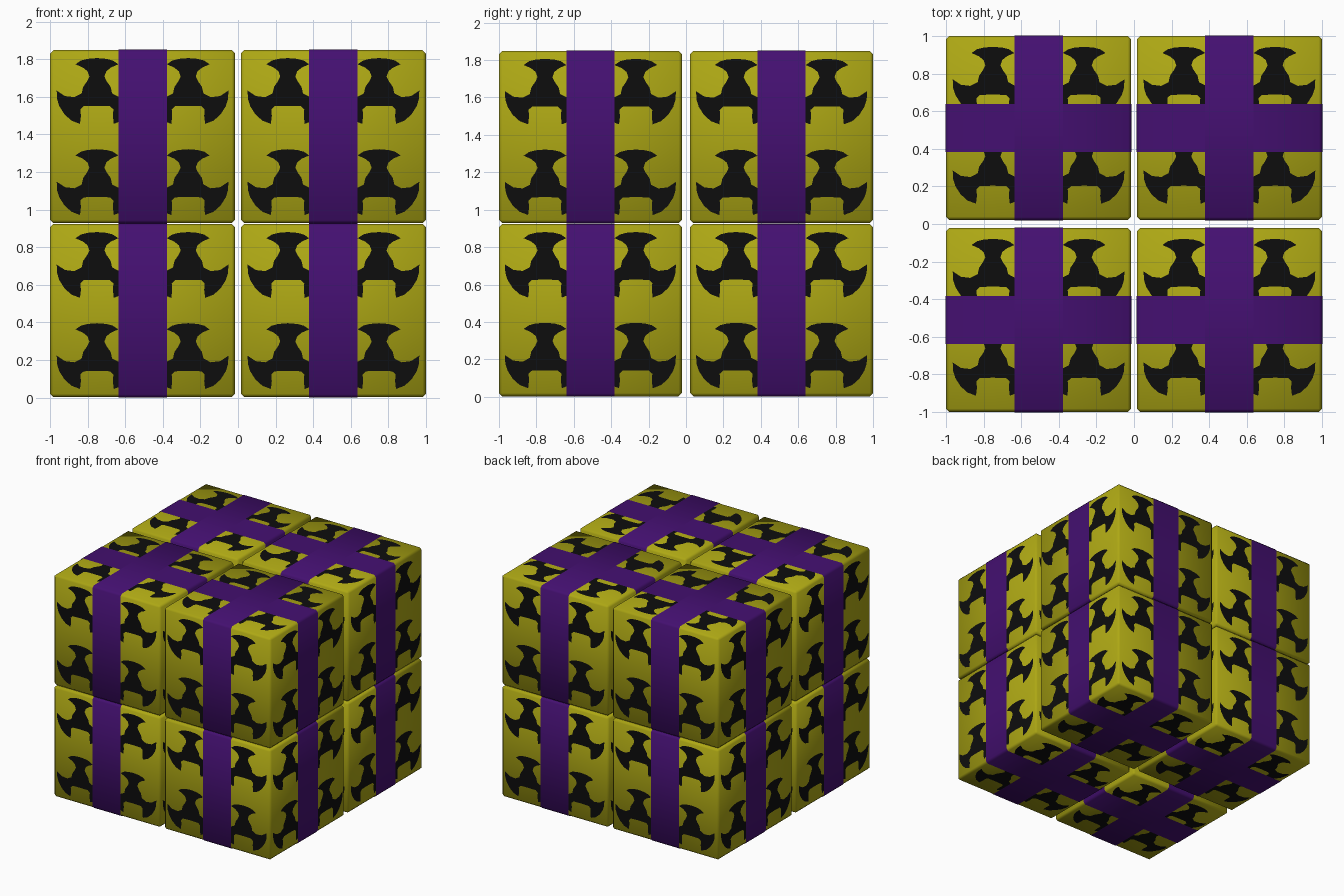
import bpy, bmesh
from mathutils import Vector

if "Cube" in bpy.data.objects:
    bpy.data.objects.remove(bpy.data.objects["Cube"])

HX, HY, HZ = 0.492, 0.489, 0.46      # crate half sizes
CH = 0.017                           # chamfer
BAND = 0.129                         # half width of a band


def material(name, rgb):
    m = bpy.data.materials.new(name)
    m.diffuse_color = (*rgb, 1)
    m.use_nodes = True
    m.node_tree.nodes["Principled BSDF"].inputs["Base Color"].default_value = m.diffuse_color
    return m


YELLOW = material("yellow", (0.42, 0.39, 0.007))
PURPLE = material("purple", (0.058, 0.005, 0.165))
BLACK = material("black", (0.004, 0.004, 0.004))


def finish(bm, name, mat, smooth):
    me = bpy.data.meshes.new(name)
    for f in bm.faces:
        f.smooth = smooth
    bm.to_mesh(me)
    bm.free()
    me.materials.append(mat)
    return me


# crate body: chamfered box with soft shading
def crate_mesh():
    bm = bmesh.new()
    bmesh.ops.create_cube(bm, size=2)
    bmesh.ops.scale(bm, vec=(HX, HY, HZ), verts=bm.verts)
    bmesh.ops.bevel(bm, geom=bm.edges[:], offset=CH, segments=1, affect='EDGES')
    bmesh.ops.recalc_face_normals(bm, faces=bm.faces)
    return finish(bm, "crate", YELLOW, True)


# band: chamfered ring wrapped round the crate, along x or y
def band_mesh(name, along_y, off):
    bm = bmesh.new()
    a, b = (HY if along_y else HX) + off, HZ + off
    ring = [(a, -b + CH), (a, b - CH), (a - CH, b), (-a + CH, b),
            (-a, b - CH), (-a, -b + CH), (-a + CH, -b), (a - CH, -b)]
    rows = []
    for s in (-BAND, BAND):
        rows.append([bm.verts.new((s, h, z) if along_y else (h, -s, z)) for h, z in ring])
    for i in range(8):
        j = (i + 1) % 8
        f = bm.faces.new((rows[0][i], rows[0][j], rows[1][j], rows[1][i]))
        f.normal_update()
        if f.normal.dot(f.calc_center_median() * Vector((1, 1, 1))) < 0:
            f.normal_flip()
    return finish(bm, name, PURPLE, True)


# three-bladed sign: right half of the outline, mirrored
HALF = [(0.05, 0.184), (0.085, 0.175), (0.114, 0.155), (0.075, 0.138), (0.05, 0.118),
        (0.04, 0.09), (0.052, 0.065), (0.073, 0.035), (0.081, 0.0), (0.12, -0.02),
        (0.17, -0.014), (0.214, 0.015), (0.212, -0.03), (0.2, -0.068), (0.172, -0.112),
        (0.135, -0.145), (0.09, -0.162), (0.085, -0.12), (0.088, -0.085), (0.07, -0.068)]
SIGN = [(0, 0.188)] + HALF + [(0, -0.066)] + [(-u, v) for u, v in reversed(HALF)]


def signs_mesh():
    bm = bmesh.new()
    X, Y, Z = Vector((1, 0, 0)), Vector((0, 1, 0)), Vector((0, 0, 1))
    sides = [(-Y, Z, HY), (Y, Z, HY), (X, Z, HX), (-X, Z, HX), (Z, Y, HZ), (-Z, Y, HZ)]
    for n, up, dist in sides:
        right = up.cross(n)
        for cv in ((0.23, -0.255) if up == Z else (0.244, -0.241)):
            for cu in (-0.243, 0.243):
                f = bm.faces.new([bm.verts.new(n * (dist + 0.001) + right * (cu + u) + up * (cv + v))
                                  for u, v in SIGN])
                f.normal_update()
                if f.normal.dot(n) < 0:
                    f.normal_flip()
    bmesh.ops.triangulate(bm, faces=bm.faces[:], ngon_method='EAR_CLIP')
    return finish(bm, "signs", BLACK, False)


parts = [("crate", crate_mesh()),
         ("front_back_band", band_mesh("front_back_band", True, 0.0025)),
         ("left_right_band", band_mesh("left_right_band", False, 0.0022)),
         ("signs", signs_mesh())]

# two by two by two stack
for sx in (-1, 1):
    for sy in (-1, 1):
        for level in (0, 1):
            for name, me in parts:
                ob = bpy.data.objects.new(name, me)
                ob.location = (sx * 0.508, sy * 0.511, 0.4625 + level * 0.926)
                bpy.context.collection.objects.link(ob)
